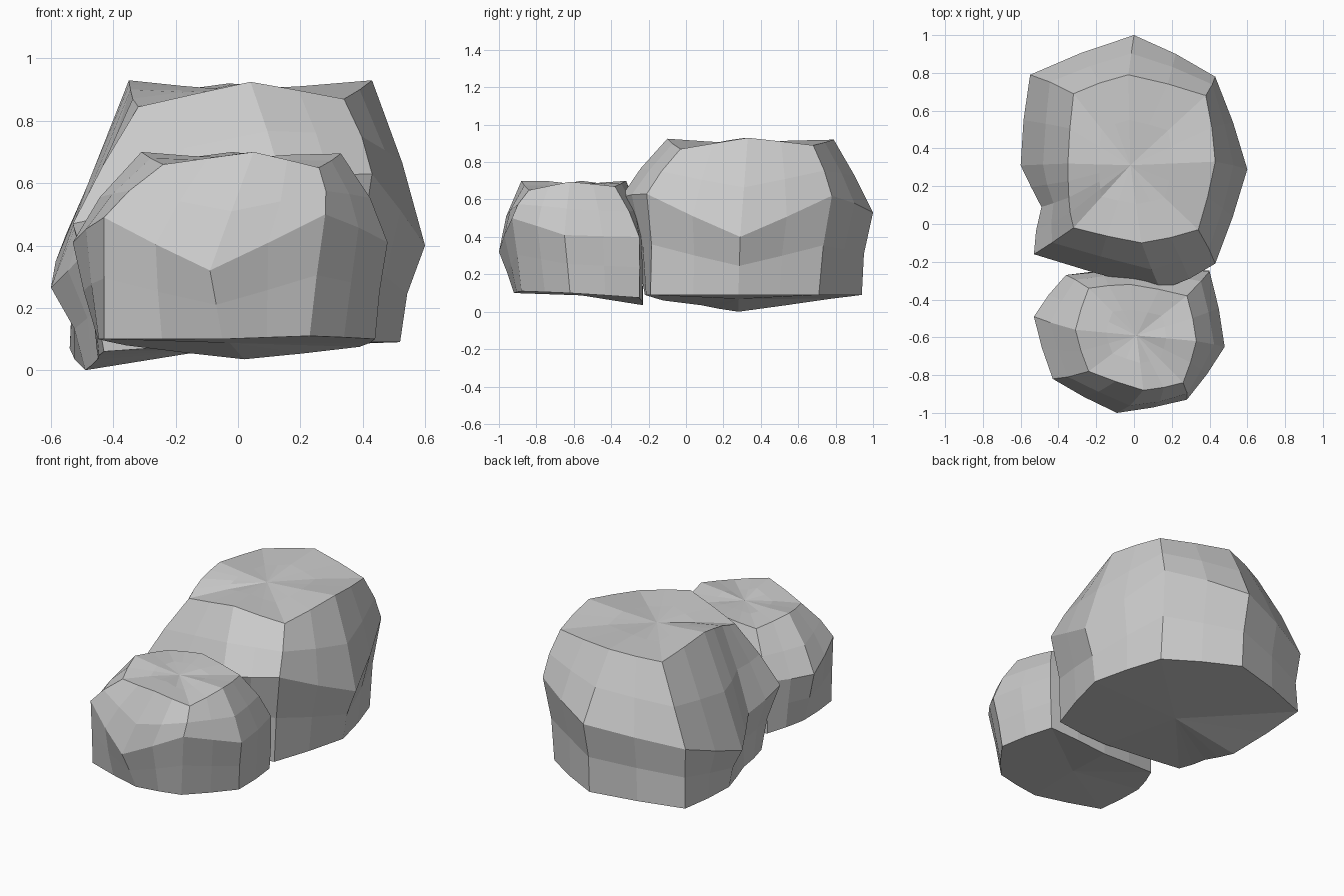
import bpy, bmesh, random
from mathutils import Vector

if "Cube" in bpy.data.objects:
    bpy.data.objects.remove(bpy.data.objects["Cube"])

random.seed(4)


def refine(keys):
    """Closed ring: insert a barely rounded midpoint between keys."""
    p = [Vector(k) for k in keys]
    n = len(p)
    out = []
    for i in range(n):
        a, b, c, d = p[i - 1], p[i], p[(i + 1) % n], p[(i + 2) % n]
        out += [b, (b + c) / 2 + 0.015 * (b + c - a - d)]
    return out


def between(lower, upper, bulge):
    """Ring halfway between two rings, pushed outwards into a facet."""
    centre = sum(lower + upper, Vector()) / (2 * len(lower))
    ring = []
    for a, b in zip(lower, upper):
        m = (a + b) / 2
        out = Vector((m.x - centre.x, m.y - centre.y, 0)).normalized()
        ring.append(m + out * (bulge + random.uniform(-0.006, 0.006)))
    return ring


def rock(name, bottom, middle, top, low_bulge, high_bulge):
    b, m, t = refine(bottom), refine(middle), refine(top)
    n = len(b)
    tc, bc = sum(t, Vector()) / n, sum(b, Vector()) / n
    inner = [p.lerp(tc, 0.5) + Vector((0, 0, random.uniform(-0.004, 0.008))) for p in t]
    rings = [b, between(b, m, low_bulge), m, between(m, t, high_bulge), t, inner]
    bm = bmesh.new()
    vs = [[bm.verts.new(p) for p in r] for r in rings]
    for lo, hi in zip(vs, vs[1:]):
        for i in range(n):
            j = (i + 1) % n
            bm.faces.new((lo[i], lo[j], hi[j], hi[i]))
    # fan caps
    for ring, c in ((vs[-1], tc), (vs[0], bc)):
        v = bm.verts.new(c)
        for i in range(n):
            bm.faces.new((ring[i], ring[(i + 1) % n], v))
    bmesh.ops.recalc_face_normals(bm, faces=bm.faces)
    me = bpy.data.meshes.new(name)
    bm.to_mesh(me)
    bm.free()
    bpy.context.collection.objects.link(bpy.data.objects.new(name, me))


# Rings run: front, front right, right, back right, back, back left, left, ..., front left
rock("large_boulder",
     [(.02, -.22, .09), (.38, -.19, .09), (.52, .28, .09), (.40, .71, .09), (0, .94, .09),
      (-.54, .78, .07), (-.49, .28, 0), (-.45, .08, .035), (-.43, -.12, .06)],
     [(.14, -.35, .61), (.43, -.21, .63), (.60, .29, .40), (.43, .78, .62), (0, 1, .53),
      (-.55, .79, .44), (-.60, .31, .265), (-.49, .09, .38), (-.53, -.16, .47)],
     [(.04, -.10, .925), (.34, -.03, .87), (.43, .33, .93), (.38, .68, .89), (-.03, .79, .92),
      (-.32, .69, .88), (-.35, .32, .93), (-.345, .14, .90), (-.32, -.02, .845)],
     -0.02, 0.012)

rock("small_boulder",
     [(-.05, -.92, .10), (.23, -.88, .11), (.44, -.62, .10), (.39, -.25, .075),
      (.02, -.23, .035), (-.36, -.28, .08), (-.45, -.50, .10), (-.43, -.80, .10)],
     [(-.09, -1, .32), (.28, -.93, .50), (.48, -.65, .41), (.40, -.25, .40),
      (.03, -.24, .40), (-.36, -.27, .40), (-.53, -.49, .41), (-.43, -.82, .49)],
     [(.05, -.88, .70), (.26, -.84, .65), (.33, -.62, .695), (.28, -.38, .67),
      (-.02, -.32, .70), (-.24, -.34, .67), (-.31, -.56, .70), (-.24, -.78, .66)],
     0.0, 0.02)
